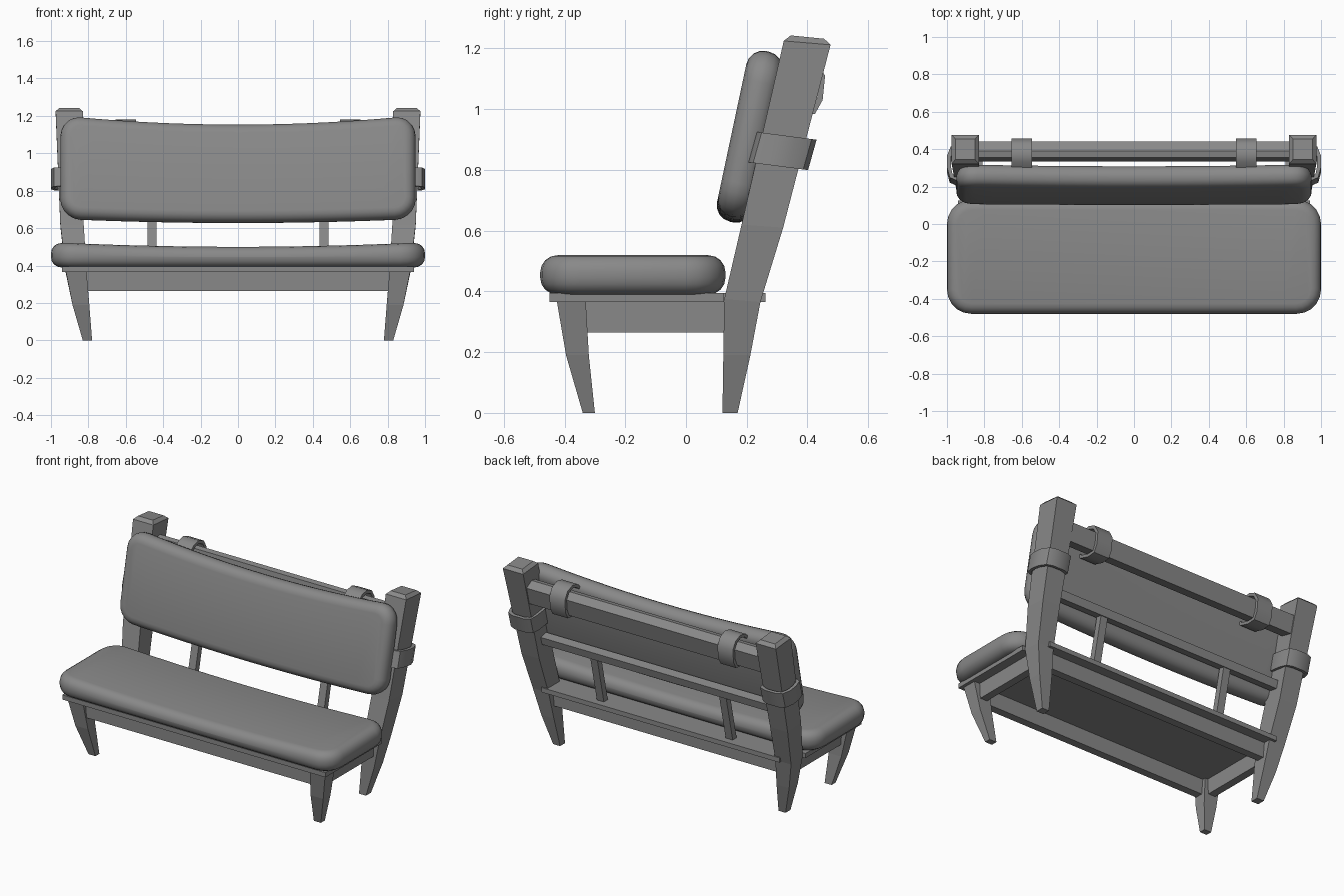
import bpy, bmesh
from math import radians
from mathutils import Vector, Matrix

cube = bpy.data.objects.get("Cube")
if cube:
    bpy.data.objects.remove(cube, do_unlink=True)

grey = bpy.data.materials.new("mid_grey")
grey.use_nodes = True
COLOUR = (0.25, 0.25, 0.25, 1)
grey.diffuse_color = COLOUR
grey.node_tree.nodes["Principled BSDF"].inputs["Base Color"].default_value = COLOUR


def finish(name, bm, mirror=False, smooth=None):
    bmesh.ops.recalc_face_normals(bm, faces=bm.faces)
    mesh = bpy.data.meshes.new(name)
    bm.to_mesh(mesh)
    bm.free()
    mesh.materials.append(grey)
    ob = bpy.data.objects.new(name, mesh)
    bpy.context.collection.objects.link(ob)
    if mirror:
        ob.modifiers.new("Mirror", "MIRROR")
    if smooth:
        bpy.ops.object.select_all(action="DESELECT")
        ob.select_set(True)
        bpy.context.view_layer.objects.active = ob
        bpy.ops.object.shade_smooth_by_angle(angle=radians(smooth))
    return ob


def loft(name, rings, closed=False, **kw):
    """Skin a list of equal-length point rings; cap the ends unless closed."""
    bm = bmesh.new()
    loops = [[bm.verts.new(p) for p in ring] for ring in rings]
    n = len(loops[0])
    pairs = list(zip(loops, loops[1:]))
    if closed:
        pairs.append((loops[-1], loops[0]))
    for a, b in pairs:
        for i in range(n):
            j = (i + 1) % n
            bm.faces.new((a[i], a[j], b[j], b[i]))
    if not closed:
        bm.faces.new(loops[0])
        bm.faces.new(loops[-1])
    return finish(name, bm, **kw)


def box(name, x, y, z, **kw):
    rings = [[(x[0], y[0], h), (x[1], y[0], h), (x[1], y[1], h), (x[0], y[1], h)] for h in z]
    return loft(name, rings, **kw)


def leg(name, sections):
    """Each section: inner x, outer x, front y, front z, back y, back z."""
    rings = [[(xi, yf, zf), (xo, yf, zf), (xo, yb, zb), (xi, yb, zb)]
             for xi, xo, yf, zf, yb, zb in sections]
    return loft(name, rings, mirror=True)


def cushion(name, size, corner, edge, sag, matrix):
    """Rounded slab whose long edges dip towards the middle."""
    bm = bmesh.new()
    bmesh.ops.create_cube(bm, size=1)
    bmesh.ops.scale(bm, vec=size, verts=bm.verts)
    upright = [e for e in bm.edges if abs(e.verts[0].co.z - e.verts[1].co.z) > 0.01]
    bmesh.ops.bevel(bm, geom=upright, offset=corner, segments=5, profile=0.5, affect="EDGES")
    rims = [e for e in bm.edges if abs(e.verts[0].co.z - e.verts[1].co.z) < 0.001
            and any(abs(f.normal.z) < 0.5 for f in e.link_faces)]
    bmesh.ops.bevel(bm, geom=rims, offset=edge, segments=4, profile=0.5, affect="EDGES")
    for i in range(-6, 7):
        bmesh.ops.bisect_plane(bm, geom=bm.verts[:] + bm.edges[:] + bm.faces[:],
                               plane_co=(i * size[0] / 15, 0, 0), plane_no=(1, 0, 0))
    for v in bm.verts:
        sag(v.co)
    bm.transform(matrix)
    return finish(name, bm, smooth=50)


# Cushions
def seat_sag(co):
    if co.z > 0:
        co.z -= 0.02 * max(0, 1 - (co.x / 0.9) ** 2)


def back_sag(co):
    t = max(0, 1 - (co.x / 0.9) ** 2)
    co.y -= t * (0.045 if co.y > 0 else 0.02)


cushion("seat_cushion", (2, 0.61, 0.13), 0.13, 0.055, seat_sag,
        Matrix.Translation((0, -0.175, 0.455)))
cushion("back_cushion", (1.9, 0.56, 0.12), 0.11, 0.055, back_sag,
        Matrix.Translation((0, 0.212, 0.922)) @ Matrix.Rotation(radians(78), 4, "X"))

# Seat board and the frame below it
box("seat_board", (-0.94, 0.94), (-0.45, 0.125), (0.365, 0.395))
box("seat_board_rear", (-0.85, 0.85), (0.125, 0.262), (0.365, 0.395))
box("front_apron", (-0.83, 0.83), (-0.4, -0.35), (0.265, 0.366))
box("rear_apron", (-0.83, 0.83), (0.15, 0.2), (0.265, 0.366))
box("side_apron", (0.83, 0.88), (-0.36, 0.16), (0.265, 0.366), mirror=True)

# Legs and leaning back posts
leg("front_leg", [
    (0.78, 0.83, -0.34, 0, -0.3, 0),
    (0.795, 0.885, -0.395, 0.19, -0.32, 0.19),
    (0.81, 0.92, -0.425, 0.366, -0.33, 0.366)])
leg("rear_leg_post", [
    (0.78, 0.83, 0.12, 0, 0.17, 0),
    (0.795, 0.885, 0.123, 0.19, 0.212, 0.19),
    (0.81, 0.922, 0.126, 0.375, 0.245, 0.365),
    (0.825, 0.95, 0.183, 0.62, 0.32, 0.61),
    (0.83, 0.975, 0.322, 1.225, 0.476, 1.212),
    (0.85, 0.955, 0.345, 1.243, 0.455, 1.232)])

# Back rails and slats
def leaning_rail(name, profile):
    loft(name, [[(x, y, z) for y, z in profile] for x in (-0.85, 0.85)])


leaning_rail("top_rail", [(0.335, 1.02), (0.415, 1.0), (0.442, 1.11), (0.39, 1.14), (0.355, 1.135)])
leaning_rail("middle_rail", [(0.235, 0.7), (0.29, 0.69), (0.302, 0.74), (0.247, 0.752)])
loft("back_slat", [[(x, y + d, z) for x, d in ((0.435, 0), (0.485, 0), (0.485, 0.04), (0.435, 0.04))]
                   for y, z in ((0.175, 0.39), (0.25, 0.72))], mirror=True)


# Straps: flat bands swept along an outline of given thickness
def band(name, path, thickness, place):
    centre = sum((Vector(p) for p in path), Vector((0, 0))) / len(path)
    rings = []
    for p in path:
        outer = Vector(p)
        inner = outer + (centre - outer).normalized() * thickness
        rings.append([place(outer, 0), place(outer, 1), place(inner, 1), place(inner, 0)])
    loft(name, rings, closed=True, mirror=True, smooth=40)


def around_post(p, t):
    return (p.x, p.y + (t - 0.5) * 0.028, 0.862 - (p.y - 0.32) * 0.13 + (t - 0.5) * 0.1)


def around_rail(p, t):
    return (0.545 + 0.11 * t, p.x, p.y)


band("post_strap", [(0.95, 0.22), (0.985, 0.235), (1, 0.29), (1, 0.35), (0.98, 0.4), (0.94, 0.416),
                    (0.86, 0.416), (0.82, 0.4), (0.81, 0.35), (0.81, 0.27), (0.83, 0.22)],
     0.022, around_post)
band("rail_strap", [(0.27, 1.12), (0.33, 1.17), (0.38, 1.18), (0.43, 1.16), (0.458, 1.11), (0.45, 1.03),
                    (0.425, 0.985), (0.37, 0.98), (0.3, 1.0), (0.26, 1.04)],
     0.02, around_rail)
